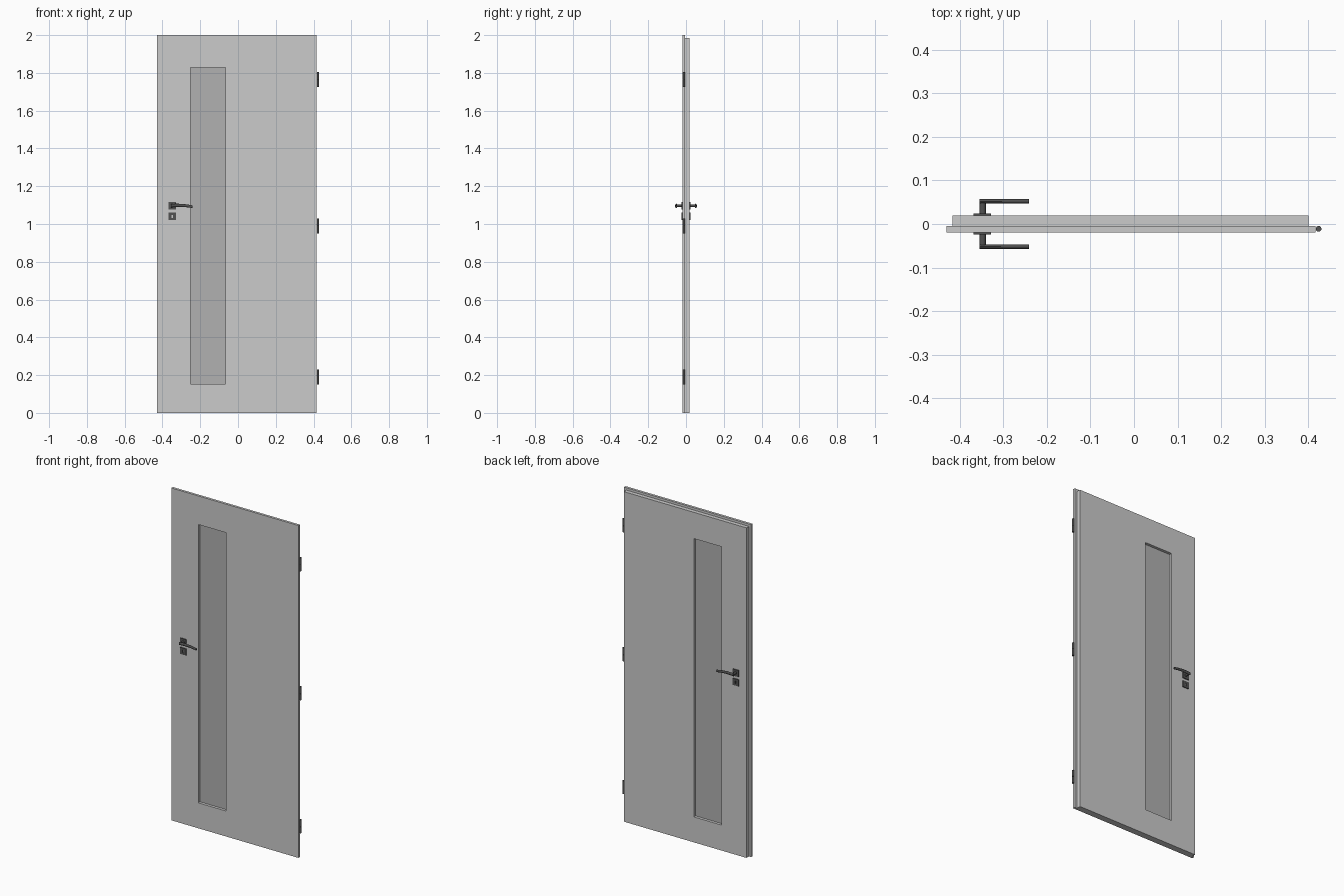
import bpy, bmesh, math
from mathutils import Matrix

if "Cube" in bpy.data.objects:
    bpy.data.objects.remove(bpy.data.objects["Cube"])


def material(name, v):
    m = bpy.data.materials.new(name)
    m.diffuse_color = (v, v, v, 1)
    m.use_nodes = True
    m.node_tree.nodes["Principled BSDF"].inputs["Base Color"].default_value = m.diffuse_color
    return m


DOOR = material("door light grey", 0.60)
GLASS = material("glass grey", 0.44)
METAL = material("dark metal", 0.085)


def finish(name, bm, mat, smooth=False):
    bmesh.ops.recalc_face_normals(bm, faces=bm.faces[:])
    me = bpy.data.meshes.new(name)
    bm.to_mesh(me)
    bm.free()
    me.materials.append(mat)
    ob = bpy.data.objects.new(name, me)
    bpy.context.collection.objects.link(ob)
    if smooth:
        bpy.ops.object.select_all(action='DESELECT')
        bpy.context.view_layer.objects.active = ob
        ob.select_set(True)
        bpy.ops.object.shade_smooth_by_angle(angle=math.radians(35))
    return ob


def rect(bm, x0, x1, z0, z1, y):
    return [bm.verts.new((x, y, z)) for x, z in ((x0, z0), (x1, z0), (x1, z1), (x0, z1))]


def ring_mesh(bm, loops, closed, skip=()):
    """Bridge successive loops with quads."""
    n, k = len(loops[0]), len(loops)
    for i in range(k if closed else k - 1):
        a, b = loops[i], loops[(i + 1) % k]
        for j in range(n):
            if (i, j) not in skip:
                bm.faces.new((a[j], a[(j + 1) % n], b[(j + 1) % n], b[j]))


def box(name, x0, x1, y0, y1, z0, z1, mat):
    bm = bmesh.new()
    a, b = rect(bm, x0, x1, z0, z1, y0), rect(bm, x0, x1, z0, z1, y1)
    ring_mesh(bm, [a, b], False)
    bm.faces.new(a)
    bm.faces.new(b)
    return finish(name, bm, mat)


def cylinder(name, r, h, centre, mat, along_y=False):
    bm = bmesh.new()
    m = Matrix.Translation(centre)
    if along_y:
        m = m @ Matrix.Rotation(math.pi / 2, 4, 'X')
    bmesh.ops.create_cone(bm, cap_ends=True, segments=24, radius1=r, radius2=r, depth=h, matrix=m)
    return finish(name, bm, mat, True)


# Rebated door leaf with window opening (flush at the bottom)
T, STEP = 0.0195, -0.0045
W = (-0.251, -0.066, 0.153, 1.828)
bm = bmesh.new()
ring_mesh(bm, [rect(bm, -0.43, 0.416, 0, 2, -T),
               rect(bm, -0.43, 0.416, 0, 2, STEP),
               rect(bm, -0.416, 0.40, 0, 1.986, STEP),
               rect(bm, -0.416, 0.40, 0, 1.986, T),
               rect(bm, *W, T),
               rect(bm, *W, -T)], True, skip={(1, 0)})
finish("door_leaf", bm, DOOR)

# Glass pane
box("glass_pane", W[0], W[1], -0.003, 0.003, W[2], W[3], GLASS)

# Handles and escutcheons on both sides
CX = -0.348
for side, s in (("front", -1), ("back", 1)):
    ya, yb = sorted((s * T, s * 0.0245))
    box(side + "_handle_plate", CX - 0.02, CX + 0.02, ya, yb, 1.076, 1.116, METAL)
    # key plate with a small keyhole opening
    bm = bmesh.new()
    outer, hole = (CX - 0.02, CX + 0.02, 1.02, 1.06), (CX - 0.003, CX + 0.003, 1.032, 1.048)
    ring_mesh(bm, [rect(bm, *outer, ya), rect(bm, *outer, yb),
                   rect(bm, *hole, yb), rect(bm, *hole, ya)], True)
    finish(side + "_key_plate", bm, METAL)
    # neck
    cylinder(side + "_handle_neck", 0.007, 0.034, (CX + 0.001, s * 0.037, 1.097), METAL, True)
    # gently arched lever
    bm = bmesh.new()
    loops = []
    for i in range(11):
        t = i / 10
        x = CX - 0.006 + 0.113 * t
        z = 1.097 + 0.012 * t - 0.018 * t * t
        rz = 0.009 - 0.002 * t
        loops.append([bm.verts.new((x, s * 0.052 + 0.005 * math.cos(a), z + rz * math.sin(a)))
                      for a in (2 * math.pi * j / 16 for j in range(16))])
    ring_mesh(bm, loops, False)
    bm.faces.new(loops[0])
    bm.faces.new(loops[-1])
    finish(side + "_handle_lever", bm, METAL, True)

# Three barrel hinges, each with two knuckles and a thin joint
for i, z in enumerate((0.19, 0.99, 1.766)):
    for part, dz in (("lower", -0.0205), ("upper", 0.0205)):
        cylinder(f"hinge_{i + 1}_{part}_knuckle", 0.0065, 0.039, (0.4235, -0.011, z + dz), METAL)
    cylinder(f"hinge_{i + 1}_pin", 0.005, 0.01, (0.4235, -0.011, z), METAL)
